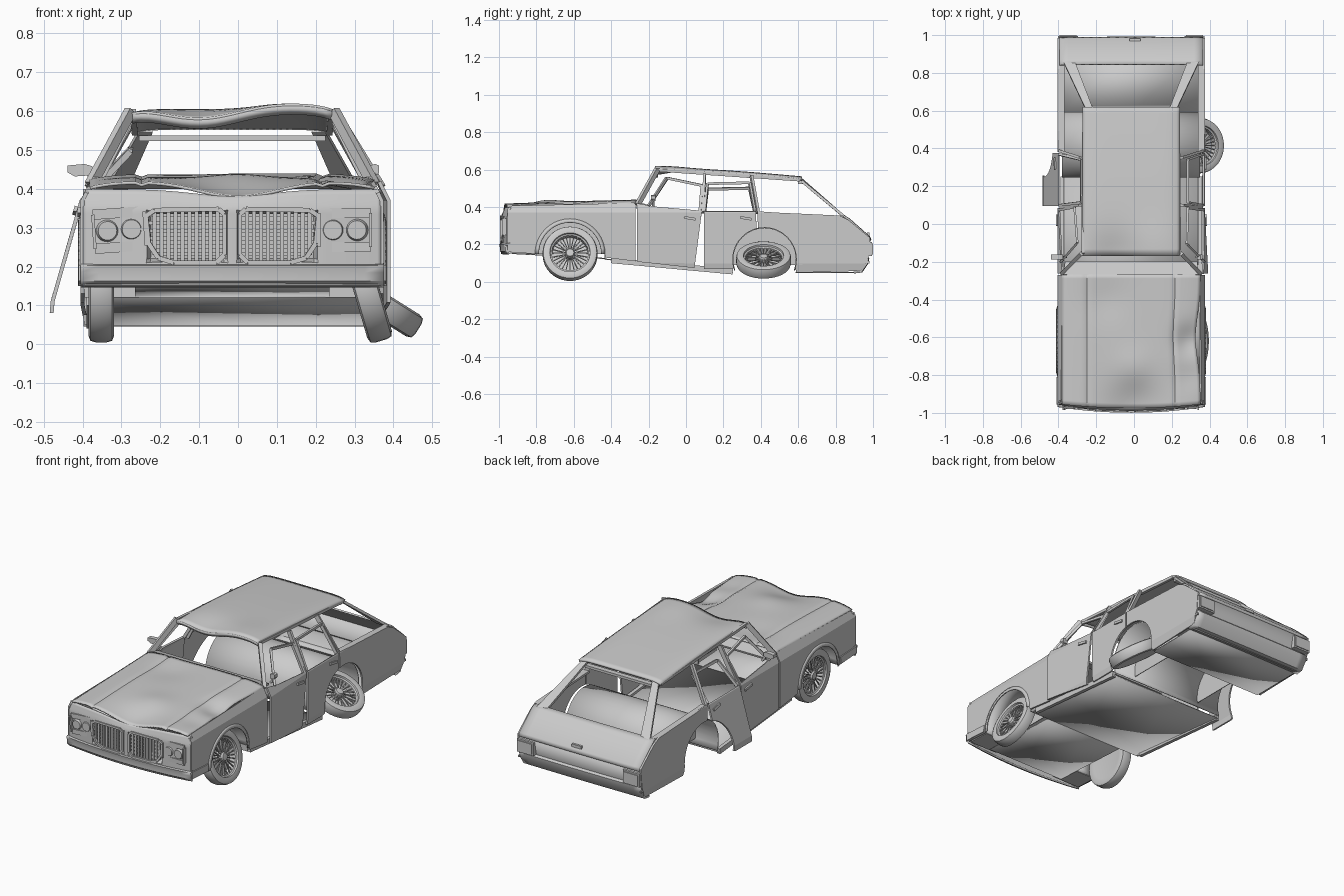
import bpy, bmesh, math
from math import sin, cos, pi, exp
from mathutils import Vector, Matrix

if "Cube" in bpy.data.objects:
    bpy.data.objects.remove(bpy.data.objects["Cube"])

CX = -0.015  # centre line of the body shell
grey = bpy.data.materials.new("bare_grey")
grey.use_nodes = True
grey.diffuse_color = (0.6, 0.6, 0.6, 1)
grey.node_tree.nodes["Principled BSDF"].inputs["Base Color"].default_value = (0.6, 0.6, 0.6, 1)


def finish(name, bm, thick=0.0, smooth=35, matrix=None):
    """Turn a bmesh into an object; smooth is the sharp-edge angle, 0 for flat."""
    bmesh.ops.recalc_face_normals(bm, faces=bm.faces[:])
    me = bpy.data.meshes.new(name)
    bm.to_mesh(me)
    bm.free()
    me.materials.append(grey)
    ob = bpy.data.objects.new(name, me)
    bpy.context.collection.objects.link(ob)
    if matrix:
        ob.matrix_world = matrix
    if thick:
        mod = ob.modifiers.new("thickness", "SOLIDIFY")
        mod.thickness, mod.offset = thick, 0
    if smooth:
        bpy.ops.object.select_all(action="DESELECT")
        ob.select_set(True)
        bpy.context.view_layer.objects.active = ob
        bpy.ops.object.shade_smooth_by_angle(angle=math.radians(smooth))
    return ob


def sheet(name, f, nu, nv, thick=0.008):
    """Grid surface from f(u, v)."""
    bm = bmesh.new()
    g = [[bm.verts.new(f(i / nu, j / nv)) for j in range(nv + 1)] for i in range(nu + 1)]
    for i in range(nu):
        for j in range(nv):
            bm.faces.new((g[i][j], g[i + 1][j], g[i + 1][j + 1], g[i][j + 1]))
    return finish(name, bm, thick)


def plate(name, pts, thick=0.012):
    bm = bmesh.new()
    bm.faces.new([bm.verts.new(p) for p in pts])
    return finish(name, bm, thick, 0)


def beam(name, a, b, w, d, matrix=None):
    a, b = Vector(a), Vector(b)
    bm = bmesh.new()
    turn = (b - a).to_track_quat("Z", "Y").to_matrix().to_4x4()
    size = Matrix.Diagonal((w, d, (b - a).length, 1))
    bmesh.ops.create_cube(bm, size=1, matrix=Matrix.Translation((a + b) / 2) @ turn @ size)
    return finish(name, bm, 0, 0, matrix)


def box(name, c, s):
    return beam(name, (c[0], c[1], c[2] - s[2] / 2), (c[0], c[1], c[2] + s[2] / 2), s[0], s[1])


def half_width(z):
    return 0.385 - 0.5 * max(0, z - 0.37) - 0.2 * max(0, 0.1 - z)


def arc(cy, cz, r, a0, a1, n=16):
    angles = [math.radians(a0 + (a1 - a0) * i / n) for i in range(n + 1)]
    return [(cy + r * cos(a), cz + r * sin(a)) for a in angles]


def panel(name, s, outline, matrix=None):
    """Body side panel cut into bands so that it follows the body curve."""
    bm = bmesh.new()
    bm.faces.new([bm.verts.new((0, y, z)) for y, z in outline])
    for z in (0.1, 0.37):
        bmesh.ops.bisect_plane(bm, geom=bm.verts[:] + bm.edges[:] + bm.faces[:],
                               plane_co=(0, 0, z), plane_no=(0, 0, 1))
    for v in bm.verts:
        v.co.x = CX + s * half_width(v.co.z)
    return finish(name, bm, 0.01, 0, matrix)


# Body side outlines
fender = [(-0.955, 0.16), (-0.955, 0.39), (-0.93, 0.405), (-0.27, 0.42), (-0.27, 0.11), (-0.43, 0.13)] \
    + arc(-0.62, 0.15, 0.185, 0, 180)
front_door = [(-0.263, 0.108), (-0.263, 0.418), (-0.16, 0.40), (0.085, 0.378), (0.045, 0.075)]
rear_door = [(0.095, 0.375), (0.375, 0.375)] + arc(0.42, 0.12, 0.17, 105, 195) + [(0.245, 0.07), (0.095, 0.07)]
quarter = [(0.382, 0.375), (0.82, 0.355), (0.87, 0.33), (0.985, 0.235), (0.975, 0.13), (0.945, 0.06), (0.59, 0.05)] \
    + arc(0.42, 0.12, 0.17, -15, 102)


def about(point, angle, axis):
    return Matrix.Translation(point) @ Matrix.Rotation(math.radians(angle), 4, axis) @ Matrix.Translation(-Vector(point))


for s, tag in ((1, "left"), (-1, "right")):
    def P(x, y, z):
        return (CX + s * x, y, z)
    panel(tag + "_fender", s, fender)
    panel(tag + "_quarter", s, quarter)
    ajar = about(P(0.385, 0.08, 0), 3, "Z") if s > 0 else None
    fallen = about(P(0.385, 0, 0.38), 16, "Y") if s < 0 else None
    panel(tag + "_front_door", s, front_door, ajar)
    panel(tag + "_rear_door", s, rear_door, fallen)
    # Door window frames
    beam(tag + "_front_frame_front", P(0.372, -0.2, 0.405), P(0.285, -0.1, 0.555), 0.012, 0.014, ajar)
    beam(tag + "_front_frame_top", P(0.285, -0.1, 0.555), P(0.3, 0.09, 0.515), 0.012, 0.014, ajar)
    beam(tag + "_front_frame_back", P(0.378, 0.075, 0.375), P(0.3, 0.09, 0.515), 0.014, 0.016, ajar)
    beam(tag + "_rear_frame_front", P(0.378, 0.1, 0.375), P(0.3, 0.115, 0.525), 0.012, 0.016, fallen)
    beam(tag + "_rear_frame_top", P(0.3, 0.115, 0.525), P(0.3, 0.34, 0.53), 0.012, 0.014, fallen)
    beam(tag + "_rear_frame_back", P(0.378, 0.368, 0.375), P(0.3, 0.34, 0.53), 0.012, 0.016, fallen)
    for nm, y, m in (("front", 0.02, ajar), ("rear", 0.32, fallen)):
        beam(tag + "_" + nm + "_handle", P(0.392, y - 0.03, 0.345), P(0.392, y + 0.03, 0.335), 0.012, 0.014, m)
    # Pillars and rails
    beam(tag + "_front_pillar", P(0.365, -0.26, 0.41), P(0.262, -0.155, 0.6), 0.02, 0.026)
    beam(tag + "_middle_pillar", P(0.37, 0.09, 0.37), P(0.268, 0.1, 0.575), 0.014, 0.024)
    beam(tag + "_rear_pillar", P(0.375, 0.385, 0.37), P(0.266, 0.35, 0.565), 0.014, 0.024)
    beam(tag + "_roof_rail", P(0.256, -0.155, 0.598), P(0.25, 0.61, 0.545), 0.016, 0.016)
    plate(tag + "_tail_pillar", [P(0.24, 0.605, 0.55), P(0.205, 0.615, 0.55), P(0.295, 0.85, 0.345), P(0.36, 0.86, 0.338)], 0.014)
    beam(tag + "_waist_ledge", P(0.367, 0.385, 0.368), P(0.367, 0.84, 0.348), 0.026, 0.012)
    beam(tag + "_sill", P(0.365, -0.4, 0.115), P(0.365, 0.25, 0.055), 0.02, 0.03)
    # Wheel arch lip and wells
    sheet(tag + "_arch_lip", lambda u, v: P(0.388 + 0.006 * v, -0.62 + (0.187 - 0.02 * v) * cos(pi * u),
                                           0.15 + (0.187 - 0.02 * v) * sin(pi * u)), 20, 1, 0.006)
    sheet(tag + "_front_well", lambda u, v: P(0.25 + 0.13 * v, -0.62 + 0.186 * cos(pi * u), 0.15 + 0.186 * sin(pi * u)),
          20, 1, 0.004)
    plate(tag + "_front_well_wall", [P(0.25, y, z) for y, z in arc(-0.62, 0.15, 0.186, 0, 180)], 0.004)
    plate(tag + "_rear_well_wall", [P(0.22, y, z) for y, z in arc(0.42, 0.12, 0.168, -10, 190)], 0.004)
    # Door mirror, tapered towards its outer end
    mx, mw = (0.36, 0.064) if s < 0 else (0.348, 0.03)
    plate(tag + "_mirror", [P(mx, -0.175, 0.435), P(mx, -0.175, 0.458), P(mx + 0.02, -0.175, 0.464), P(mx + mw, -0.175, 0.46),
                            P(mx + mw, -0.175, 0.442), P(mx + mw * 0.7, -0.175, 0.432)], 0.025)
    beam(tag + "_mirror_stalk", P(0.345, -0.175, 0.405), P(0.37, -0.175, 0.44), 0.012, 0.012)
    # Tail lamp, with lens and rim
    box(tag + "_tail_lamp", P(0.335, 0.96, 0.175), (0.105, 0.07, 0.075))
    box(tag + "_tail_lens", P(0.335, 0.963, 0.175), (0.09, 0.074, 0.058))
    beam(tag + "_front_bumper_end", P(0.388, -0.955, 0.183), P(0.388, -0.81, 0.175), 0.016, 0.04)
    beam(tag + "_rear_bumper_end", P(0.385, 0.98, 0.105), P(0.385, 0.6, 0.1), 0.008, 0.012)
    plate(tag + "_front_tray", [P(0.2, -0.94, 0.155), P(0.38, -0.94, 0.155), P(0.38, -0.806, 0.15), P(0.2, -0.806, 0.15)], 0.006)
    plate(tag + "_bulkhead_end", [P(0.24, -0.434, 0.12), P(0.38, -0.434, 0.12), P(0.38, -0.434, 0.155), P(0.24, -0.434, 0.155)], 0.006)


# Crumpled bonnet and roof
def bump(x, y, cx, cy, r, h):
    return h * exp(-((x - cx) ** 2 + (y - cy) ** 2) / (r * r))


def bonnet_f(u, v):
    y = -0.955 + 0.69 * v
    t = 2 * u - 1
    x = CX + t * 0.366
    z = 0.418 + 0.018 * v - 0.016 * abs(t) ** 6
    z += bump(x, y, 0, -0.96, 0.14, -0.04) + bump(x, y, 0, -0.76, 0.1, 0.014)
    z += bump(x, y, 0.31, -0.62, 0.08, -0.03) + bump(x, y, 0.3, -0.8, 0.08, -0.012) + bump(x, y, -0.15, -0.4, 0.12, -0.012)
    if 0.6 < abs(t) < 0.65:
        z -= 0.006
    return (x + bump(x, y, 0.36, -0.6, 0.16, -0.025), y - 0.02 * (1 - t * t) * (1 - v) ** 4, z)


def roof_f(u, v):
    t = 2 * u - 1
    x, y = CX + t * 0.257, -0.165 + 0.785 * v
    z = 0.61 - 0.052 * v + 0.006 * sin(pi * v) - 0.012 * abs(t) ** 8
    return (x, y, z + bump(x, y, -0.1, -0.2, 0.14, -0.035) + bump(x, y, 0.1, -0.1, 0.12, 0.008))


sheet("bonnet", bonnet_f, 44, 30)
sheet("roof", roof_f, 30, 24, 0.012)
sheet("windscreen_header", lambda u, v: Vector(roof_f(u, 0)) + Vector((0, 0.012 * v, -0.02 * v)), 24, 1, 0.01)
plate("cowl", [(CX - 0.36, -0.27, 0.425), (CX + 0.36, -0.27, 0.425), (CX + 0.35, -0.2, 0.405), (CX - 0.35, -0.2, 0.405)])
beam("rear_header", (CX - 0.24, 0.615, 0.53), (CX + 0.24, 0.615, 0.53), 0.03, 0.014)


# Nose with recessed twin grille, its top edge closing against the bonnet
def nose_y(x):
    return -0.985 + 0.22 * (x - CX) ** 2


def nose_f(u, v):
    d = (2 * u - 1) * 0.383
    z = 0.15 + 0.235 * v + max(0, v - 0.85) / 0.15 * (0.013 - 0.018 * exp(-(d / 0.14) ** 2))
    recess = 0.02 < abs(d) < 0.215 and 0.215 < z < 0.345
    return (CX + d, nose_y(CX + d) + 0.035 * recess + 0.014 * max(0, v - 0.85) / 0.15, z)


sheet("nose", nose_f, 76, 24)
for s, tag in ((1, "left"), (-1, "right")):
    rim = [(0.02, 0.335), (0.035, 0.348), (0.2, 0.345), (0.222, 0.33), (0.215, 0.26), (0.19, 0.222),
           (0.15, 0.21), (0.04, 0.21), (0.02, 0.23)]
    pts = [(CX + s * x, nose_y(CX + s * x) - 0.004, z) for x, z in rim]
    for i, p in enumerate(pts):
        beam(tag + "_grille_rim", p, pts[(i + 1) % len(pts)], 0.01, 0.012)
    for i in range(10):
        x = 0.038 + i * 0.018
        X = CX + s * x
        beam(tag + "_grille_bar", (X, nose_y(X) + 0.004, 0.215 + 0.3 * max(0, x - 0.15)), (X, nose_y(X) + 0.004, 0.343), 0.011, 0.008)
    for i in range(6):
        z = 0.232 + i * 0.02
        a, b = CX + s * 0.022, CX + s * (0.2 if i < 2 else 0.215)
        beam(tag + "_grille_slat", (a, nose_y(a) + 0.008, z), (b, nose_y(b) + 0.008, z), 0.006, 0.01)
    # Headlamps: frame, two round lenses, knocked askew on the right
    c = Vector((CX + s * 0.29, nose_y(CX + s * 0.29) - 0.004, 0.294))
    skew = about(c, -4 if s < 0 else 0, "Y")
    for k in (-1, 1):
        beam(tag + "_lamp_frame", c + Vector((-0.066, 0, k * 0.044)), c + Vector((0.066, 0, k * 0.044)), 0.008, 0.026, skew)
        beam(tag + "_lamp_frame", c + Vector((k * 0.066, 0, -0.044)), c + Vector((k * 0.066, 0, 0.044)), 0.008, 0.026, skew)
        bm = bmesh.new()
        bmesh.ops.create_cone(bm, segments=24, cap_ends=True, radius1=0.03, radius2=0.024, depth=0.02,
                              matrix=Matrix.Translation(c + Vector((k * 0.031, 0, 0))) @ Matrix.Rotation(pi / 2, 4, "X"))
        finish(tag + "_headlamp", bm, 0, 35, skew)


# Bumpers, tailgate and rear panel swept across the body
def swept(name, prof, w, bow, n=16, thick=0.01):
    def f(u, v):
        d = (2 * u - 1) * w
        y, z = prof[round(v * (len(prof) - 1))]
        return (CX + d, y + bow * d * d, z)
    sheet(name, f, n, len(prof) - 1, thick)


swept("front_bumper", [(-0.975, 0.15), (-0.99, 0.165), (-0.99, 0.185), (-0.995, 0.2), (-0.97, 0.205)], 0.39, 0.2)
swept("tailgate", [(0.845, 0.352), (0.87, 0.337), (0.98, 0.24), (0.987, 0.222)], 0.38, -0.02)
swept("rear_panel", [(0.982, 0.225), (0.965, 0.135), (0.975, 0.125), (0.97, 0.1), (0.94, 0.055), (0.9, 0.05)], 0.383, -0.02)
beam("tailgate_handle", (CX - 0.01, 0.975, 0.257), (CX + 0.05, 0.975, 0.257), 0.012, 0.016)

# Flat floor plates, narrow between the front wheels, and a tunnel over the rear axle
swept("front_floor", [(-0.93, 0.152), (-0.43, 0.125)], 0.25, 0, 2, 0.006)
swept("main_floor", [(-0.435, 0.122), (0.25, 0.05)], 0.365, 0, 2, 0.006)
swept("axle_tunnel", arc(0.42, 0.12, 0.17, 200, -20, 20), 0.365, 0, 2, 0.006)
swept("boot_floor", [(0.585, 0.05), (0.92, 0.05)], 0.365, 0, 2, 0.006)


# Wire wheels
def wheel(name, loc, axis):
    m = Matrix.Translation(loc) @ Vector(axis).to_track_quat("Z", "Y").to_matrix().to_4x4()

    def lathe(part, prof):
        bm = bmesh.new()
        vs = [bm.verts.new((r, 0, z)) for r, z in prof]
        es = [bm.edges.new(p) for p in zip(vs, vs[1:])]
        bmesh.ops.spin(bm, geom=vs + es, axis=(0, 0, 1), cent=(0, 0, 0), angle=2 * pi, steps=40)
        bmesh.ops.remove_doubles(bm, verts=bm.verts[:], dist=0.0001)
        finish(name + part, bm, 0, 35, m)
    lathe("_tyre", [(0, -0.028), (0.105, -0.028), (0.13, -0.033), (0.143, -0.028), (0.147, -0.015), (0.147, 0.015),
                    (0.143, 0.028), (0.13, 0.033), (0.108, 0.03), (0.106, 0.02), (0.098, 0.016), (0.096, -0.02), (0, -0.02)])
    lathe("_hub", [(0.028, -0.02), (0.026, 0.015), (0.02, 0.026), (0, 0.028)])
    for i in range(28):
        a = 2 * pi * i / 28
        beam(name + "_spoke", (0.022 * cos(a), 0.022 * sin(a), 0.016 - 0.014 * (i % 2)),
             (0.1 * cos(a), 0.1 * sin(a), 0.012), 0.005, 0.005, m)


wheel("right_front_wheel", (-0.352, -0.62, 0.152), (-1, 0, 0))
wheel("left_front_wheel", (0.328, -0.62, 0.15), (0.96, 0, 0.28))
wheel("left_rear_wheel", (0.34, 0.415, 0.117), (0.53, 0, 0.85))
